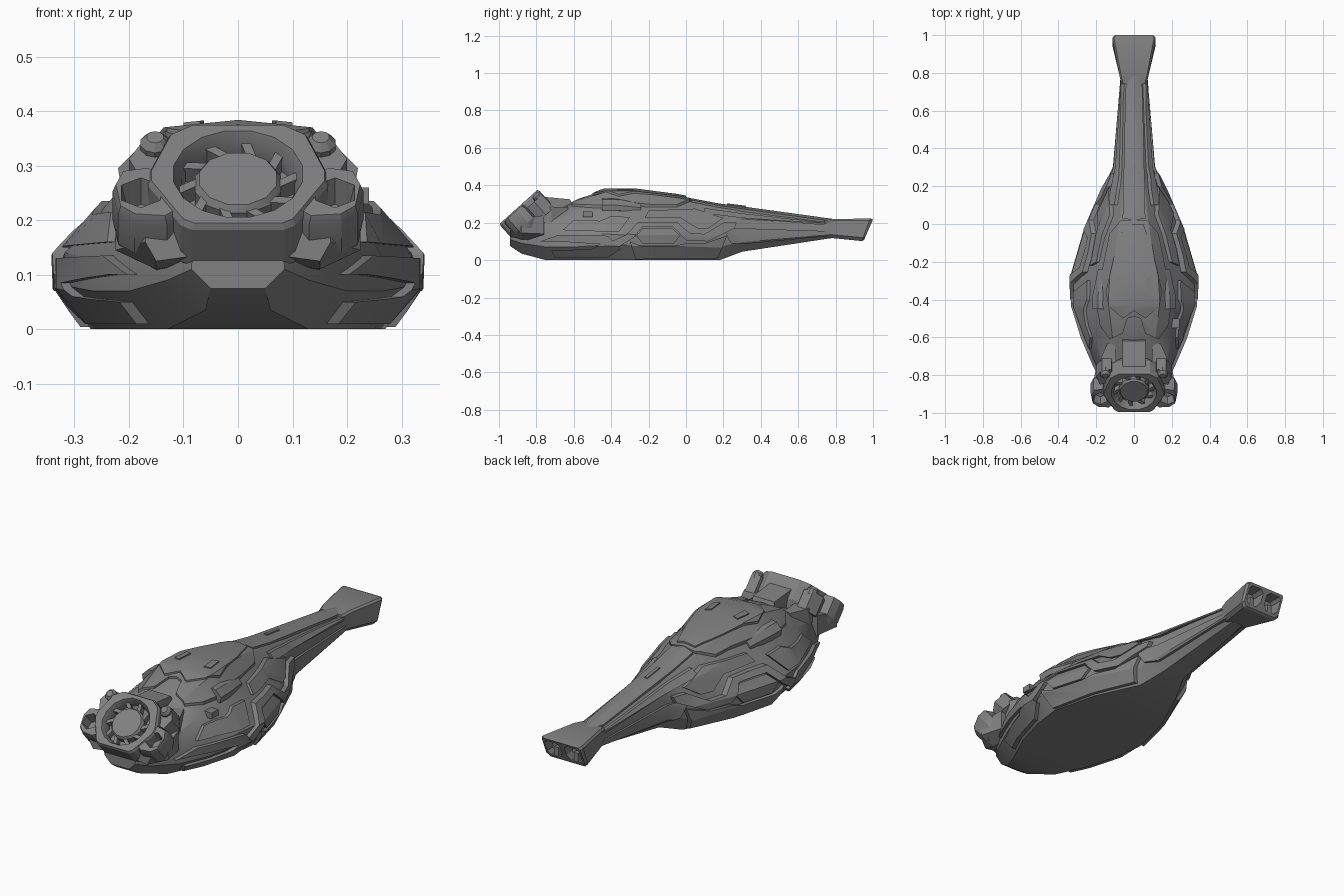
import bpy, bmesh, math
from mathutils import Matrix, Vector

if "Cube" in bpy.data.objects:
    bpy.data.objects.remove(bpy.data.objects["Cube"])

grey = bpy.data.materials.new("hull grey")
grey.diffuse_color = (0.22, 0.22, 0.22, 1)
grey.use_nodes = True
grey.node_tree.nodes["Principled BSDF"].inputs["Base Color"].default_value = grey.diffuse_color


def loft(name, rings, inflate=0.0):
    """Closed solid through equal-length rings of 3D points."""
    bm = bmesh.new()
    rows = [[bm.verts.new(p) for p in r] for r in rings]
    n = len(rows[0])
    for a, b in zip(rows, rows[1:]):
        for i in range(n):
            j = (i + 1) % n
            bm.faces.new((a[i], a[j], b[j], b[i]))
    bm.faces.new(rows[0])
    bm.faces.new(rows[-1])
    bmesh.ops.recalc_face_normals(bm, faces=bm.faces)
    if inflate:
        bm.normal_update()
        moves = [(v, v.normal * inflate) for v in bm.verts]
        for v, d in moves:
            v.co += d
    me = bpy.data.meshes.new(name)
    bm.to_mesh(me)
    bm.free()
    me.materials.append(grey)
    ob = bpy.data.objects.new(name, me)
    bpy.context.collection.objects.link(ob)
    return ob


def prism(name, pts, lo, hi, mat=Matrix()):
    return loft(name, [[mat @ Vector((u, v, n)) for u, v in pts] for n in (lo, hi)])


def sym(half):
    return half + [(-x, y) for x, y in reversed(half) if abs(x) > 1e-6]


def ngon(r, n, cx=0, cy=0, turn=0.0):
    return [(cx + r * math.cos(turn + 2 * math.pi * i / n),
             cy + r * math.sin(turn + 2 * math.pi * i / n)) for i in range(n)]


def boolean(ob, tool, op):
    m = ob.modifiers.new("cut", 'BOOLEAN')
    m.object, m.operation, m.solver = tool, op, 'EXACT'
    dg = bpy.context.evaluated_depsgraph_get()
    me = bpy.data.meshes.new_from_object(ob.evaluated_get(dg))
    ob.modifiers.clear()
    ob.data = me
    bpy.data.objects.remove(tool)


TOP = Matrix()
SIDE = Matrix(((0, 0, 1, 0), (1, 0, 0, 0), (0, 1, 0, 0), (0, 0, 0, 1)))  # (y, z) outline, depth x

# hull: y, bottom z, bottom w, wide w, low z, high z, shoulder w, shoulder z, crown w, crown z
stations = [
    (-.94, .075, .05, .085, .11, .12, .075, .14, .05, .15),
    (-.88, .035, .06, .13, .09, .13, .12, .19, .08, .205),
    (-.75, 0, .13, .20, .07, .13, .17, .20, .10, .25),
    (-.60, 0, .20, .265, .07, .13, .20, .25, .11, .315),
    (-.43, 0, .25, .318, .08, .14, .205, .27, .13, .365),
    (-.28, 0, .27, .322, .08, .13, .195, .27, .12, .365),
    (-.05, 0, .215, .255, .08, .13, .16, .26, .08, .335),
    (.18, 0, .11, .155, .07, .13, .12, .23, .06, .292),
    (.30, .045, .06, .10, .10, .15, .09, .22, .05, .277),
    (.78, .118, .03, .062, .14, .16, .06, .19, .04, .213)]
hull_rings = []
for y, zb, wb, w, zl, zu, ws, zs, wt, zt in stations:
    half = [(wb, zb), (w, zl), (w, zu), (ws, zs), (wt, zt - .012), (0, zt)]
    hull_rings.append([(x, y, z) for x, z in sym(half)])
loft("hull", hull_rings)


def armour(name, outline, mat, t, lo=-1, hi=1):
    """Plate that follows the hull, standing t above it."""
    ob = loft(name, hull_rings, t)
    boolean(ob, prism("cutter", outline, lo, hi, mat), 'INTERSECT')


# top armour shells and spine
armour("top_shell", sym([(0, -.49), (.035, -.5), (.06, -.58), (.13, -.61), (.18, -.54),
                         (.2, -.42), (.17, -.25), (.13, -.05), (.07, .02), (0, .02)]), TOP, .011, .2)
armour("dorsal_plate", sym([(0, -.46), (.06, -.5), (.13, -.44), (.15, -.36), (.1, -.15),
                            (.05, 0), (0, 0)]), TOP, .019, .2)
armour("spine_plate", sym([(0, .02), (.06, .03), (.045, .72), (.015, .8), (0, .8)]), TOP, .01, .2)
armour("spine_ridge", sym([(0, .22), (.008, .22), (.008, .32), (0, .32)]), TOP, .016, .2)

# side armour (outlines in y, z; both flanks at once)
flank = {
    "side_arch": ([(-.40, .10), (-.32, .135), (-.255, .205), (-.05, .205), (.02, .145), (.1, .14),
                   (.2, .2), (.27, .2), (.26, .17), (.12, .10), (0, .105), (-.07, .18),
                   (-.23, .18), (-.28, .12), (-.36, .07)], .021),
    "side_hatch": ([(-.265, .13), (-.23, .172), (-.075, .172), (-.03, .13), (-.07, .085), (-.23, .085)], .014),
    "side_sill": ([(-.3, .1), (-.24, .075), (-.06, .075), (0, .09), (.1, .09), (.22, .13),
                   (.17, .01), (-.27, .004)], .017),
    "front_skirt": ([(-.78, .10), (-.68, .135), (-.42, .13), (-.35, .06), (-.42, .01), (-.70, .01),
                     (-.72, .05), (-.5, .06), (-.46, .085), (-.7, .10)], .017),
    "shoulder_plate": ([(-.66, .16), (-.6, .215), (-.46, .21), (-.4, .235), (-.3, .23), (-.36, .15)], .012),
    "rear_shoulder": ([(-.22, .225), (-.03, .225), (.06, .17), (.12, .17), (.2, .225), (.05, .275),
                       (-.2, .265)], .013),
    "tail_upper_rail": ([(.1, .25), (.3, .225), (.76, .185), (.76, .198), (.3, .25), (.1, .278)], .011),
    "tail_lower_rail": ([(.2, .165), (.3, .17), (.76, .155), (.78, .13), (.3, .085), (.24, .09)], .012)}
for name, (outline, t) in flank.items():
    armour(name, outline, SIDE, t)

# mirrored small parts on the body
for s, tag in ((1, "right"), (-1, "left")):
    armour("top_vent_" + tag, [(s * x, y) for x, y in
           [(.07, -.37), (.1, -.36), (.09, -.28), (.062, -.29)]], TOP, .025, .2)
    loft("intake_" + tag, [[(s * x, y, z) for x, z in [(.15, .26), (.215, .265), (.22, .295), (.19, .325), (.15, .33)]]
                           if y < -.3 else [(s * x, y, z) for x, z in
                           [(.14, .25), (.19, .26), (.19, .28), (.17, .30), (.14, .31)]] for y in (-.45, -.38, -.24)])
    prism("neck_strut_" + tag, [(s * x, y) for x, y in
          [(.09, -.8), (.17, -.78), (.18, -.72), (.14, -.63), (.10, -.64)]], .2, .285)
prism("side_sensor", [(-.55, .23), (-.5, .23), (-.5, .26), (-.55, .26)], .19, .24, SIDE)
prism("neck_block", [(-.82, .2), (-.78, .34), (-.62, .325), (-.57, .2)], -.06, .06, SIDE)

# flared tail end with two sockets
tail = []
for w, z0, z1, y0, y1 in [(.066, .125, .213, .74, .74), (.078, .117, .22, .79, .79),
                          (.115, .102, .222, .94, .985), (.107, .108, .217, .952, 1.0)]:
    c = .018
    half = [(w - c, z0), (w, z0 + c), (w, z1 - c / 2), (w - c / 2, z1)]
    tail.append([(x, y0 + (y1 - y0) * (z - z0) / (z1 - z0), z) for x, z in sym(half)])
flare = loft("tail_flare", tail)
for s in (1, -1):
    hole = [(s * x, z) for x, z in [(.012, .15), (.03, .122), (.08, .122), (.097, .14), (.097, .19),
                                   (.085, .205), (.03, .205), (.012, .19)]]
    boolean(flare, loft("cutter", [[(x, y, z) for x, z in hole] for y in (.92, 1.1)]), 'DIFFERENCE')
    prism("tail_socket_fin", [(.9, .12), (.955, .12), (.955, .165), (.9, .165)],
          s * .055 - .012, s * .055 + .012, SIDE)

# head: everything in the plane of the tilted front face
HEAD = Matrix.Translation((0, -.895, .285)) @ Matrix.Rotation(math.radians(42), 4, 'X')


def head_cone(name, steps, n, cx=0, cy=0):
    return loft(name, [[HEAD @ Vector((u, v, h)) for u, v in ngon(r, n, cx, cy, math.pi / n)] for r, h in steps])


frame_half = [(0, .14), (.085, .14), (.128, .112), (.165, .01), (.165, -.02), (.105, -.128), (.085, -.14), (0, -.14)]
outer = sym(frame_half)
frame = loft("head_frame", [[HEAD @ Vector((u * k, v * k, n)) for u, v in outer]
                            for k, n in ((.96, 0), (1, -.012), (1, -.1), (.85, -.14))])
boolean(frame, head_cone("cutter", [(.106, -.055), (.106, -.03), (.123, .006)], 16), 'DIFFERENCE')
head_cone("fan_hub", [(.082, -.07), (.082, -.025), (.073, -.012)], 12)
for i in range(10):
    spin = HEAD @ Matrix.Rotation(math.tau * i / 10, 4, 'Z')
    prism("fan_blade", [(.075, -.012), (.112, .012), (.108, .03), (.075, .008)], -.06, -.022, spin)

for s, tag in ((1, "right"), (-1, "left")):
    # lower pods with hexagonal sockets
    pod_pts = [(.12, -.02), (.165, .03), (.215, .02), (.23, -.02), (.22, -.085), (.19, -.11), (.13, -.115), (.1, -.09)]
    pod = loft("head_pod_" + tag, [[HEAD @ Vector((s * (.17 + (u - .17) * k), -.04 + (v + .04) * k, n))
               for u, v in pod_pts] for k, n in ((.9, -.006), (1, -.025), (1, -.095), (.7, -.135))])
    boolean(pod, head_cone("cutter", [(.028, -.06), (.045, .01)], 6, s * .178, -.045), 'DIFFERENCE')
    # upper pods and knobs
    loft("upper_pod_" + tag, [[HEAD @ Vector((s * u, v, n)) for u, v in
         [(.1, .05), (.12, .135), (.17, .137), (.2, .08), (.18, .03)]] for n in (-.035, -.13)])
    head_cone("knob_" + tag, [(.028, -.05), (.028, -.024), (.016, -.010)], 10, s * .152, .112)
    # chin facets between head and hull
    loft("chin_" + tag, [[(s * x, y, z) for x, z in [(.04, a), (.15, a - .015), (w, a + .02), (w, b), (.04, b)]]
                         for y, a, b, w in ((-.94, .14, .18, .17), (-.88, .125, .22, .225), (-.76, .12, .24, .2))])

# smooth shading with crisp edges
bpy.ops.object.select_all(action='DESELECT')
for ob in bpy.data.objects:
    ob.select_set(True)
    bpy.context.view_layer.objects.active = ob
bpy.ops.object.shade_smooth_by_angle(angle=math.radians(25))
